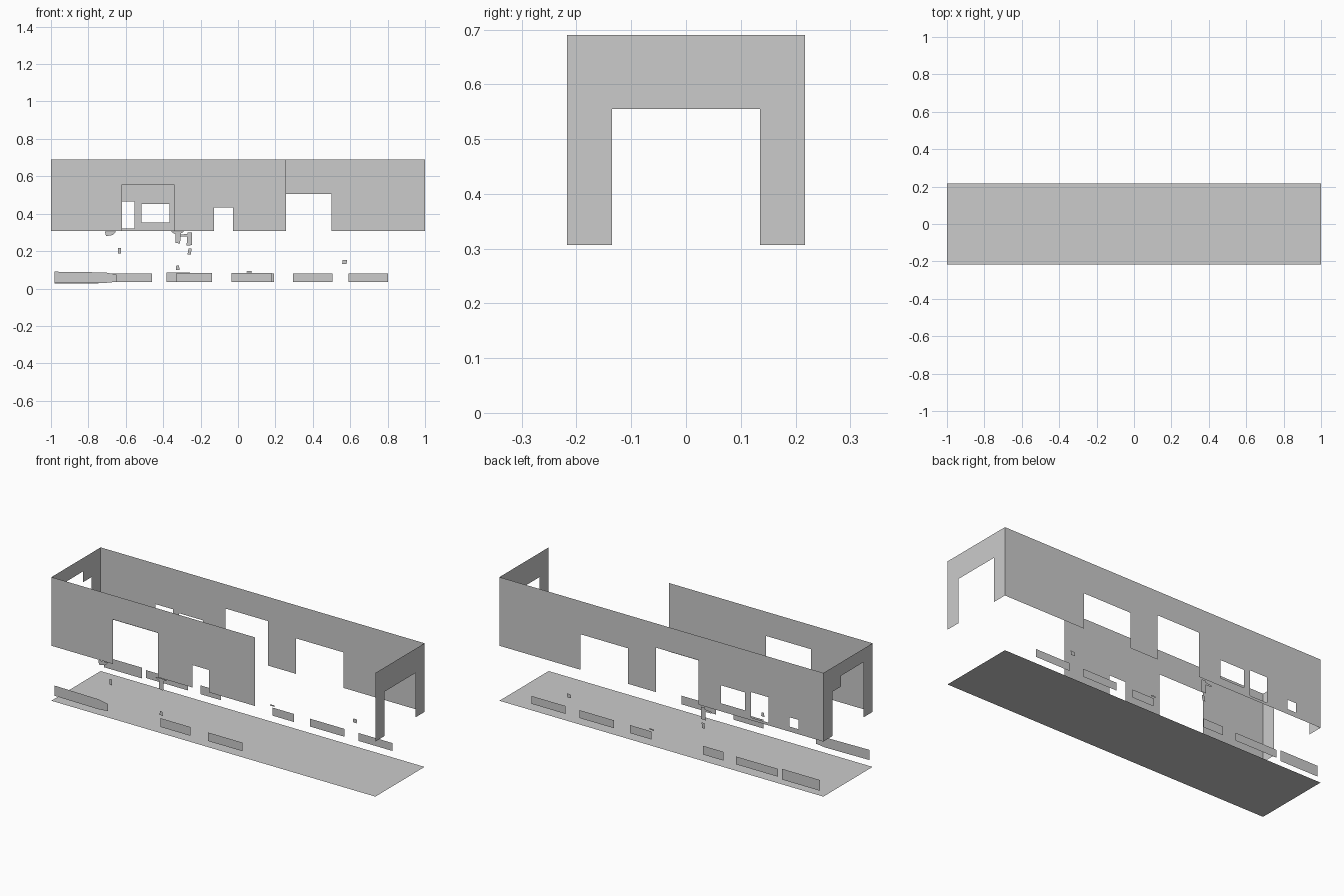
import bpy
from mathutils import Vector

if "Cube" in bpy.data.objects:
    bpy.data.objects.remove(bpy.data.objects["Cube"])

HX, HY = 1.0, 0.217          # half length and half depth of the building
LOW, TOP = 0.307, 0.69       # wall band


def make_object(name, verts, faces):
    mesh = bpy.data.meshes.new(name)
    mesh.from_pydata(verts, [], faces)
    mesh.update()
    obj = bpy.data.objects.new(name, mesh)
    bpy.context.collection.objects.link(obj)
    return obj


def place(plane, offset):
    """Returns a function that maps sheet coordinates (u, v) to 3D."""
    return {"x": lambda u, v: Vector((offset, u, v)),
            "y": lambda u, v: Vector((u, offset, v)),
            "z": lambda u, v: Vector((u, v, offset))}[plane]


def sheet(name, plane, offset, rect, holes=(), u_cuts=(), v_cuts=()):
    """Flat sheet split into a clean grid, leaving out rectangular holes (u0, u1, v0, v1)."""
    to3d = place(plane, offset)
    us = sorted({rect[0], rect[1], *u_cuts, *(u for h in holes for u in h[:2])})
    vs = sorted({rect[2], rect[3], *v_cuts, *(v for h in holes for v in h[2:])})
    index, verts, faces = {}, [], []

    def corner(u, v):
        if (u, v) not in index:
            index[(u, v)] = len(verts)
            verts.append(to3d(u, v))
        return index[(u, v)]

    for u0, u1 in zip(us, us[1:]):
        for v0, v1 in zip(vs, vs[1:]):
            cu, cv = (u0 + u1) / 2, (v0 + v1) / 2
            if not any(h[0] < cu < h[1] and h[2] < cv < h[3] for h in holes):
                faces.append([corner(u0, v0), corner(u1, v0), corner(u1, v1), corner(u0, v1)])
    return make_object(name, verts, faces)


def patch(name, y, points):
    """Single polygon standing in a wall plane, from (x, z) points."""
    return make_object(name, [(x, y, z) for x, z in points], [list(range(len(points)))])


# Floor, divided along its panel seams
sheet("floor", "z", 0.0, (-HX, HX, -HY, HY),
      u_cuts=(-0.86, -0.48, -0.10, 0.28, 0.65), v_cuts=(0.08,))

# Front wall: stops short of the right end, wide opening and a small notch
sheet("front_wall", "y", -HY, (-HX, 0.257, LOW, TOP),
      [(-0.62, -0.343, LOW, 0.555), (-0.128, -0.028, LOW, 0.432)])

# Back wall: two wide openings and three windows
sheet("back_wall", "y", HY, (-HX, HX, LOW, TOP),
      [(-0.23, 0.034, LOW, 0.555), (0.205, 0.5, LOW, 0.505),
       (-0.515, -0.367, 0.352, 0.452), (-0.66, -0.553, 0.322, 0.464),
       (-0.845, -0.79, 0.335, 0.387)])

# End walls with doorways
sheet("right_end_wall", "x", HX, (-HY, HY, LOW, TOP), [(-0.135, 0.135, LOW, 0.555)])
sheet("left_end_wall", "x", -HX, (-HY, HY, LOW, TOP),
      [(-0.135, 0.06, LOW, 0.615), (0.06, 0.135, LOW, 0.555)])

# Low skirting strips along the back (x0, x1, z0, z1)
for i, strip in enumerate([(-0.98, -0.746, 0.027, 0.087), (-0.72, -0.46, 0.036, 0.08),
                           (-0.383, -0.257, 0.036, 0.085), (0.06, 0.193, 0.035, 0.08),
                           (0.293, 0.505, 0.036, 0.08), (0.592, 0.803, 0.036, 0.08)]):
    sheet(f"back_skirting_{i + 1}", "y", HY, strip)

# Low skirting strips along the front
patch("front_skirting_1", -HY, [(-0.98, 0.033), (-0.71, 0.03), (-0.65, 0.036),
                                (-0.65, 0.075), (-0.71, 0.086), (-0.98, 0.09)])
for i, strip in enumerate([(-0.328, -0.14, 0.034, 0.083), (-0.034, 0.18, 0.034, 0.082)]):
    sheet(f"front_skirting_{i + 2}", "y", -HY, strip)

# Small wall fragments between skirting and wall band
back_bits = [
    [(-0.275, 0.23), (-0.245, 0.232), (-0.245, 0.30), (-0.27, 0.30)],
    [(-0.31, 0.278), (-0.27, 0.278), (-0.27, 0.292), (-0.31, 0.288)],
    [(-0.27, 0.183), (-0.252, 0.183), (-0.248, 0.213), (-0.265, 0.213)],
    [(0.557, 0.132), (0.58, 0.13), (0.584, 0.153), (0.56, 0.153)],
    [(0.045, 0.087), (0.075, 0.087), (0.072, 0.095), (0.048, 0.095)],
]
front_bits = [
    [(-0.71, 0.297), (-0.705, 0.28), (-0.67, 0.286), (-0.65, 0.305), (-0.71, 0.305)],
    [(-0.642, 0.186), (-0.626, 0.186), (-0.626, 0.218), (-0.642, 0.218)],
    [(-0.335, 0.245), (-0.31, 0.24), (-0.305, 0.295), (-0.285, 0.305), (-0.36, 0.305), (-0.335, 0.29)],
    [(-0.332, 0.1), (-0.312, 0.1), (-0.316, 0.122), (-0.33, 0.122)],
]
for side, y, bits in (("back", HY, back_bits), ("front", -HY, front_bits)):
    for i, points in enumerate(bits):
        patch(f"{side}_fragment_{i + 1}", y, points)

# Thin panel lying on the pier between the back openings
sheet("pier_panel", "y", HY + 0.001, (0.06, 0.19, 0.335, 0.475))
